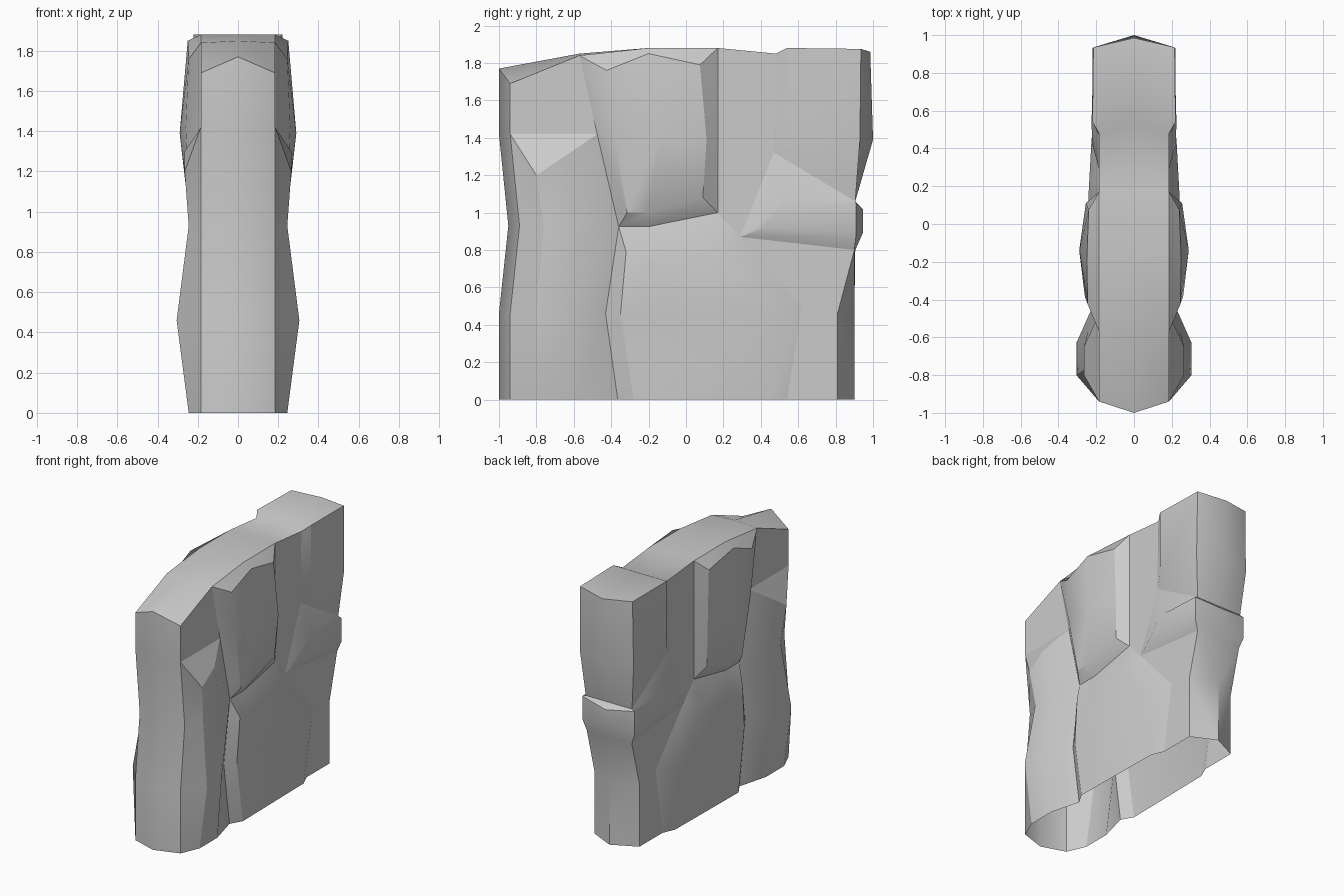
import bpy, bmesh, math
from mathutils import Vector

if "Cube" in bpy.data.objects:
    bpy.data.objects.remove(bpy.data.objects["Cube"])

W = 0.185   # half width of the recessed rock wall
MID = Vector((0, 0, 0.9))


def build(name, faces, side=True):
    """Faces are lists of (y, z, x) points on the right half; mirrored to the left."""
    bm = bmesh.new()
    for s in (1, -1):
        for pts in faces:
            f = bm.faces.new([bm.verts.new((s * p[2], p[0], p[1])) for p in pts])
            f.normal_update()
            out = s * f.normal.x if side else f.normal.dot(f.calc_center_median() - MID)
            if out < 0:
                f.normal_flip()
    bmesh.ops.remove_doubles(bm, verts=bm.verts, dist=0.0005)
    me = bpy.data.meshes.new(name)
    bm.to_mesh(me)
    bm.free()
    ob = bpy.data.objects.new(name, me)
    bpy.context.collection.objects.link(ob)
    bpy.ops.object.select_all(action='DESELECT')
    ob.select_set(True)
    bpy.context.view_layer.objects.active = ob
    bpy.ops.object.shade_smooth_by_angle(angle=math.radians(28 if side else 40))


def strip(a, b, closed=False):
    n = len(a)
    return [[a[i], a[(i + 1) % n], b[(i + 1) % n], b[i]]
            for i in range(n if closed else n - 1)]


def wall(pts):
    return [(y, z, W) for y, z in pts]


# Front, top and back rim: edge line lofted to the centre line
rim_edge = wall([(-.94, 0), (-.94, .46), (-.89, .93), (-.94, 1.42), (-.94, 1.69),
                 (-.57, 1.84), (-.2, 1.88), (.17, 1.88), (.48, 1.85)]) + [
    (.54, 1.88, .22), (.935, 1.875, .215), (.93, 1.39, .22), (.905, 1.06, .19),
    (.91, 1.05, .215), (.91, .88, .215)] + wall([(.9, .8), (.81, .46), (.81, 0)])
rim_mid = [(y, z, 0) for y, z in [
    (-1, 0), (-1, .46), (-.95, .93), (-1, 1.42), (-1, 1.77), (-.57, 1.85), (-.2, 1.88),
    (.17, 1.88), (.48, 1.85), (.54, 1.88), (.985, 1.86), (1, 1.39), (.905, 1.06),
    (.945, 1.02), (.945, .89), (.905, .8), (.9, .46), (.9, 0)]]
build("rock_rim", strip(rim_edge, rim_mid), side=False)

# Recessed wall panels between the boulders
TIP, NOTCH = (.29, .87), (.47, 1.32)
build("recessed_wall", [
    wall([(-.94, 1.42), (-.475, 1.42), (-.57, 1.84), (-.94, 1.69)]),
    wall([(.17, 1), (.17, 1.88), (.48, 1.85), NOTCH, TIP]),
    wall([TIP, (.9, .8), (.81, .46), (.81, 0), (.54, 0), (.62, .5)])])

# Front column: bulging rows from base to sloping top
rows = [[(-.94, 0, W), (-.8, 0, .245), (-.59, 0, .245), (-.365, 0, W)],
        [(-.94, .46, W), (-.8, .46, .305), (-.63, .46, .305), (-.43, .46, W)],
        [(-.89, .93, W), (-.76, .93, .245), (-.57, .93, .245), (-.36, .925, W)],
        [(-.94, 1.42, W), (-.8, 1.2, .265), (-.65, 1.3, .265), (-.475, 1.42, W)]]
build("front_column",
      sum((strip(a, b) for a, b in zip(rows, rows[1:])), []) + [rows[-1]])

# Lower slab: bevelled ring open at the ground, plus its face
base = wall([(-.365, 0), (-.43, .46), (-.36, .925), (-.2, .925), (.17, 1), TIP,
             (.62, .5), (.54, 0)])
face = [(-.28, 0, .235), (-.35, .46, .235), (-.32, .79, .24), (-.2, .72, .24),
        (.17, .79, .24), (.445, .46, .225), (.45, 0, .225)]
build("lower_slab", strip(base[:5], face[:5]) + strip(base[6:], face[5:]) + [
    [base[4], base[5], face[4]], [base[5], base[6], face[5], face[4]],
    [face[0], face[1], face[5], face[6]], [face[1], face[2], face[3]],
    [face[1], face[3], face[4], face[5]]])

# Upper slab: bevelled ring around a face that swells at mid height
base = wall([(-.36, .925), (-.2, .925), (.17, 1), (.17, 1.42), (.17, 1.88),
             (-.2, 1.88), (-.57, 1.84), (-.475, 1.42)])
face = [(-.315, 1, .24), (-.2, 1, .245), (.09, 1.08, .235), (.11, 1.39, .255),
        (.075, 1.79, .24), (-.2, 1.85, .25), (-.425, 1.76, .245), (-.385, 1.42, .26)]
crown = (-.14, 1.39, .29)
build("upper_slab", strip(base, face, True) +
      [[face[i], face[(i + 1) % 8], crown] for i in range(8)])

# Upper back block
n, w = NOTCH + (W,), (.54, 1.39, .22)
top, low = (.54, 1.88, .22), (.93, 1.39, .22)
build("upper_back_block", [[w, low, (.935, 1.875, .215), top],
                           [(.48, 1.85, W), n, w, top],
                           [n, (.905, 1.06, .19), low, w]])

# Ledge band wrapping the back
t, p, q = TIP + (W,), (.42, .92, .22), (.53, 1.06, .225)
u, v = (.91, .88, .215), (.91, 1.05, .215)
build("back_ledge", [[t, (.9, .8, W), u, p], [p, u, v, q],
                     [q, v, (.905, 1.06, .19), n], [t, p, q, n]])
